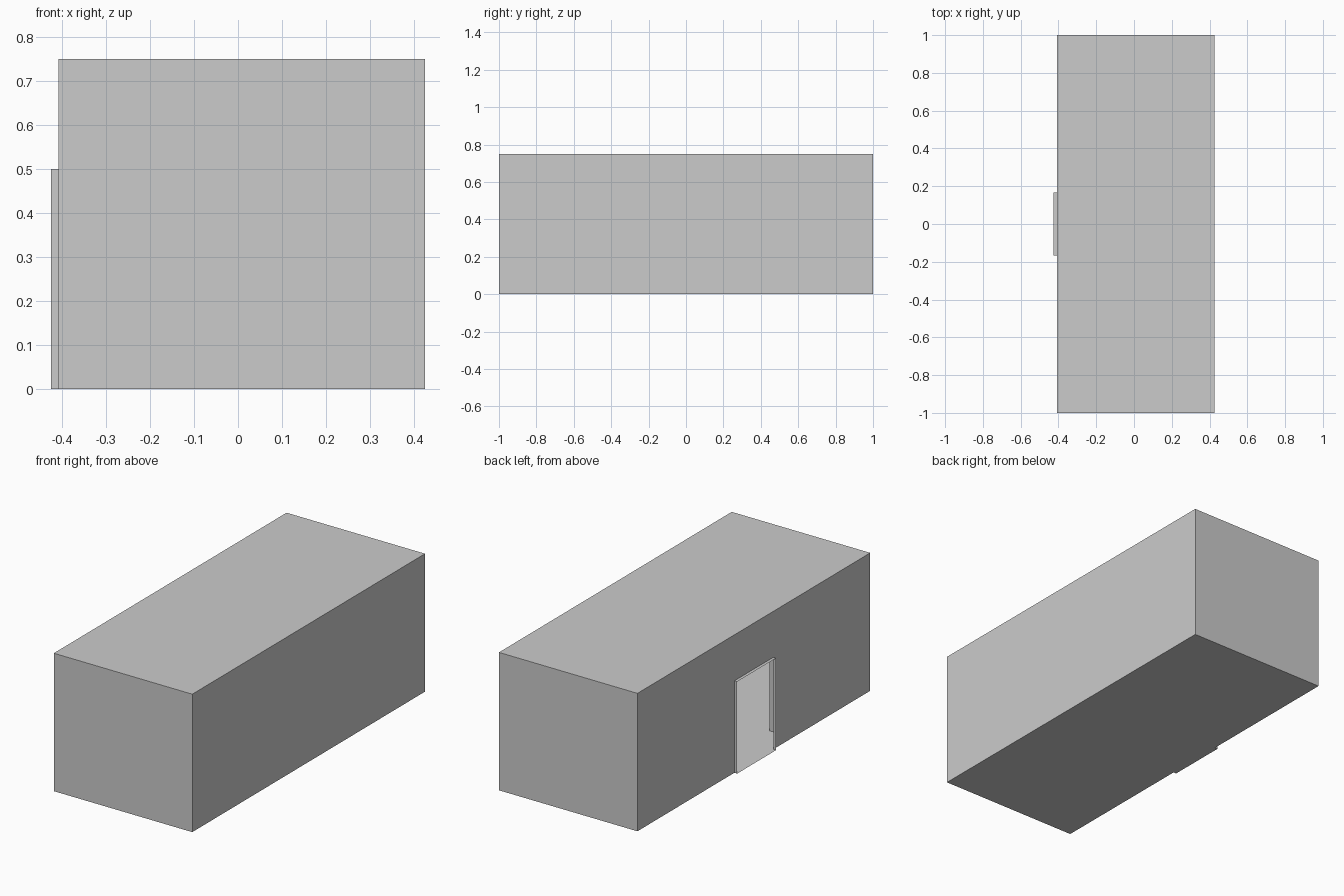
import bpy

if "Cube" in bpy.data.objects:
    bpy.data.objects.remove(bpy.data.objects["Cube"])

X0, X1 = -0.408, 0.425      # inner and outer long walls
XP = -0.425                 # outer edge of the door surround
H, DOOR_W, DOOR_H = 0.75, 0.167, 0.5


def sheet(name, *faces):
    """Thin single-sided part made of one or more flat polygons."""
    verts = [p for f in faces for p in f]
    idx, n = [], 0
    for f in faces:
        idx.append(range(n, n + len(f)))
        n += len(f)
    me = bpy.data.meshes.new(name)
    me.from_pydata(verts, [], [tuple(i) for i in idx])
    ob = bpy.data.objects.new(name, me)
    bpy.context.collection.objects.link(ob)
    return ob


def wall(a, b, c=None, d=None, top=H, hole=0):
    """Upright wall outline from a to b, with an optional doorway from c to d."""
    if c is None:
        return [(a, 0), (b, 0), (b, top), (a, top)]
    return [(a, 0), (c, 0), (c, hole), (d, hole), (d, 0), (b, 0), (b, top), (a, top)]


def on_x(x, outline):
    return [(x, u, z) for u, z in outline]


def on_y(y, outline):
    return [(u, y, z) for u, z in outline]


def flat(z, xa, xb, ya, yb):
    return [(xa, ya, z), (xb, ya, z), (xb, yb, z), (xa, yb, z)]


# Outer shell
sheet("roof", flat(H, X0, X1, -1, 1))
sheet("floor", flat(0, X0, X1, -1, 1))
sheet("long_wall", on_x(X1, wall(-1, 1))[::1])
sheet("door_wall", on_x(X0, wall(1, -1, DOOR_W, -DOOR_W, hole=DOOR_H)))
sheet("front_end_wall", on_y(-1, wall(X0, X1)))
sheet("back_end_wall", on_y(1, wall(X1, X0)))

# Open door surround projecting from the wall
sheet("door_surround",
      on_y(-DOOR_W, wall(XP, X0, top=DOOR_H)),
      on_y(DOOR_W, wall(X0, XP, top=DOOR_H)),
      flat(DOOR_H, XP, X0, -DOOR_W, DOOR_W),
      flat(0, XP, X0, -DOOR_W, DOOR_W)[::-1])

# Inner partitions with wide openings, dividing the room into thirds
inset = (X1 - X0) / 6
for label, y in (("front", -1 / 3), ("back", 1 / 3)):
    sheet(label + "_partition", on_y(y, wall(X0, X1, X0 + inset, X1 - inset, hole=0.625)))
